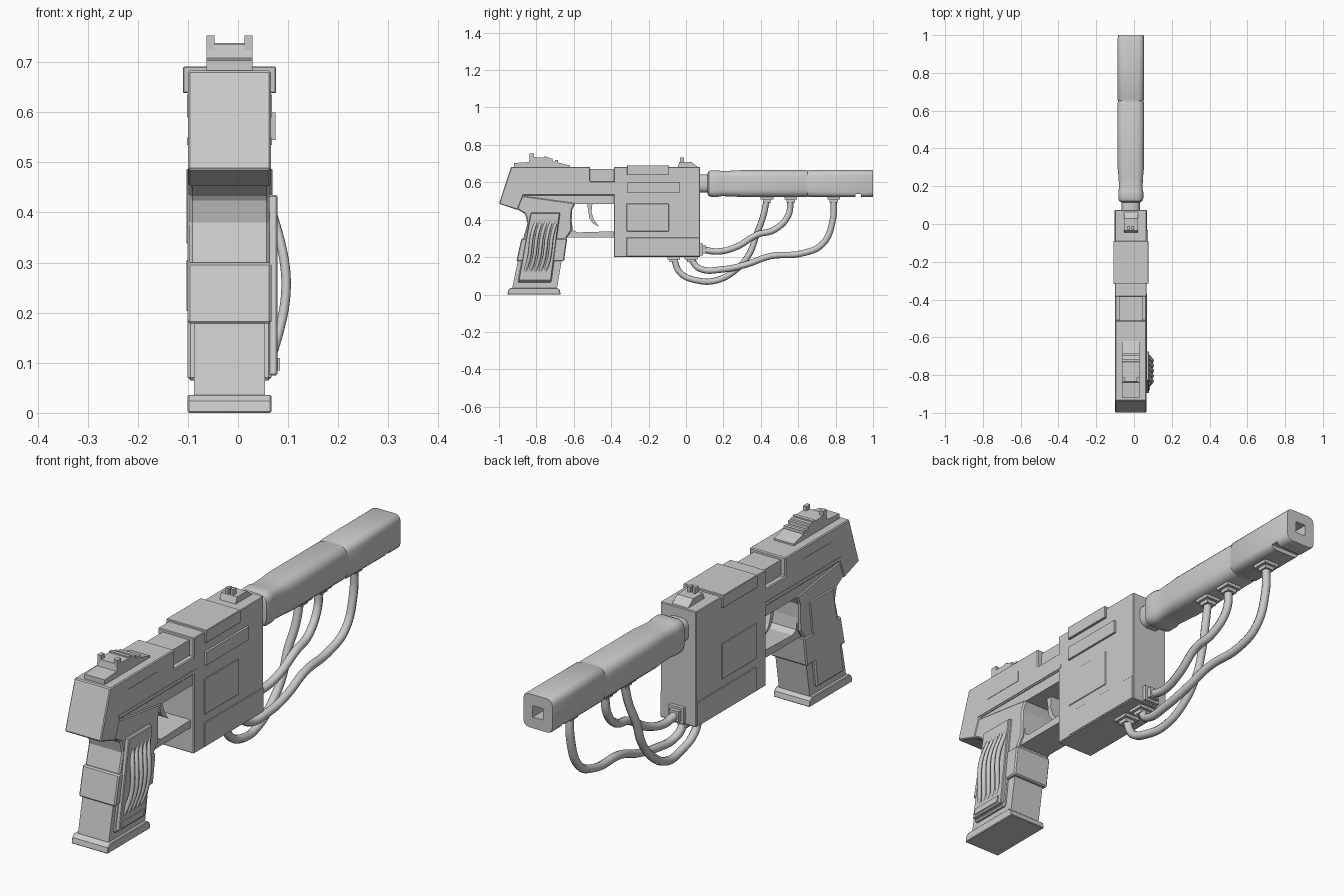
import bpy, bmesh, math
from mathutils import Vector

CX = -0.017  # centre plane of the pistol


def finish(name, bm, bevel=0.0, smooth=False):
    bmesh.ops.recalc_face_normals(bm, faces=bm.faces)
    me = bpy.data.meshes.new(name)
    bm.to_mesh(me)
    bm.free()
    ob = bpy.data.objects.new(name, me)
    bpy.context.collection.objects.link(ob)
    if bevel:
        m = ob.modifiers.new("bevel", "BEVEL")
        m.width, m.segments, m.limit_method = bevel, 1, "ANGLE"
        m.angle_limit = math.radians(40)
    if smooth:
        bpy.context.view_layer.objects.active = ob
        ob.select_set(True)
        bpy.ops.object.shade_smooth_by_angle(angle=math.radians(35))
        ob.select_set(False)
    return ob


def prism(name, pts, x0, x1, bevel=0.0):
    """Extrude a (y, z) side profile from x0 to x1."""
    bm = bmesh.new()
    f = bm.faces.new([bm.verts.new((x0, y, z)) for y, z in pts])
    r = bmesh.ops.extrude_face_region(bm, geom=[f])
    for v in r["geom"]:
        if isinstance(v, bmesh.types.BMVert):
            v.co.x = x1
    return finish(name, bm, bevel)


def slab(name, pts, half, bevel=0.0):
    return prism(name, pts, CX - half, CX + half, bevel)


def rect(y0, y1, z0, z1):
    return [(y0, z0), (y1, z0), (y1, z1), (y0, z1)]


def tube(name, pts, radius, handles="AUTO"):
    """Round tube through (x, y, z) points."""
    cu = bpy.data.curves.new(name, "CURVE")
    cu.dimensions = "3D"
    cu.bevel_depth, cu.bevel_resolution, cu.resolution_u = radius, 2, 6
    cu.use_fill_caps = True
    sp = cu.splines.new("BEZIER")
    sp.bezier_points.add(len(pts) - 1)
    for b, p in zip(sp.bezier_points, pts):
        b.co = Vector(p)
        b.handle_left_type = b.handle_right_type = handles
    ob = bpy.data.objects.new(name, cu)
    bpy.context.collection.objects.link(ob)
    return ob


def loft(name, rings, cz):
    """Rounded-rectangle rings (y, half width, half height, corner) along y."""
    bm = bmesh.new()
    prev = None
    first = None
    for y, w, h, r in rings:
        ring = []
        for k, (sx, sz) in enumerate([(1, 1), (-1, 1), (-1, -1), (1, -1)]):
            for i in range(4):
                a = math.radians(90 * k + 30 * i)
                ring.append(bm.verts.new((CX + sx * (w - r) + r * math.cos(a), y,
                                          cz + sz * (h - r) + r * math.sin(a))))
        if prev:
            n = len(ring)
            for i in range(n):
                bm.faces.new([prev[i], prev[(i + 1) % n], ring[(i + 1) % n], ring[i]])
        first = first or ring
        prev = ring
    bm.faces.new(first)
    bm.faces.new(prev)
    return finish(name, bm, smooth=True)


# Slide with sloped rear and raised side plate
slab("slide", [(-1.0, 0.485), (-0.9, 0.452), (-0.87, 0.53), (-0.37, 0.53), (-0.37, 0.605),
               (-0.512, 0.605), (-0.512, 0.683), (-0.935, 0.683)], 0.083, 0.004)
slab("slide_side_plate", rect(-0.82, -0.63, 0.59, 0.635), 0.0845)
slab("ejection_section", rect(-0.53, -0.36, 0.59, 0.67), 0.062)

# Frame under the slide
slab("frame", [(-0.9, 0.47), (-0.86, 0.485), (-0.37, 0.485), (-0.37, 0.55), (-0.89, 0.55)], 0.076)
slab("frame_rail", rect(-0.88, -0.37, 0.535, 0.55), 0.0845)

# Rear sight
slab("rear_sight_base", [(-0.92, 0.68), (-0.62, 0.68), (-0.62, 0.69), (-0.72, 0.715), (-0.73, 0.732),
                         (-0.835, 0.735), (-0.84, 0.708), (-0.92, 0.703)], 0.046)
for s in (-1, 1):
    x = CX + s * 0.038
    prism("rear_sight_post", rect(-0.837, -0.812, 0.72, 0.753), x - 0.008, x + 0.008)
for i in range(3):
    y = -0.76 + i * 0.03
    slab("rear_sight_step", rect(y, y + 0.015, 0.69, 0.738 - i * 0.01), 0.046)

# Main receiver block and its plates
slab("receiver", rect(-0.385, 0.075, 0.2, 0.682), 0.083, 0.003)
slab("receiver_top_cap", rect(-0.316, -0.09, 0.638, 0.691), 0.0925, 0.002)
prism("receiver_side_strip", rect(-0.316, -0.033, 0.545, 0.6), CX, 0.075)
slab("receiver_panel", rect(-0.318, -0.092, 0.338, 0.487), 0.086, 0.002)
slab("receiver_lower_plate", rect(-0.318, 0.073, 0.203, 0.305), 0.086, 0.002)

# Front sight
slab("front_sight_base", [(-0.045, 0.68), (0.065, 0.68), (0.05, 0.692), (0.03, 0.708), (-0.035, 0.708)], 0.037)
for s in (-1, 1):
    x = CX + s * 0.011
    prism("front_sight_post", rect(-0.033, -0.01, 0.7, 0.732), x - 0.006, x + 0.006)

# Trigger guard and trigger
slab("trigger_guard", [(-0.66, 0.305), (-0.37, 0.305), (-0.37, 0.36), (-0.385, 0.338), (-0.58, 0.332),
                       (-0.605, 0.345), (-0.612, 0.4), (-0.66, 0.4)], 0.068)
slab("trigger", [(-0.53, 0.49), (-0.5, 0.49), (-0.505, 0.44), (-0.492, 0.4), (-0.465, 0.362),
                 (-0.5, 0.382), (-0.518, 0.41), (-0.522, 0.45)], 0.022)

# Grip: wide upper part, narrower magazine part, base
slab("grip", [(-0.91, 0.46), (-0.86, 0.43), (-0.848, 0.38), (-0.875, 0.28), (-0.898, 0.178),
              (-0.658, 0.178), (-0.637, 0.305), (-0.612, 0.34), (-0.61, 0.45), (-0.59, 0.49), (-0.88, 0.53)],
     0.08, 0.006)
slab("grip_band", [(-0.88, 0.3), (-0.907, 0.178), (-0.652, 0.178), (-0.635, 0.3)], 0.084, 0.005)
slab("magazine", [(-0.895, 0.2), (-0.93, 0.03), (-0.69, 0.03), (-0.662, 0.2)], 0.071)
slab("grip_side_panel", [(-0.83, 0.44), (-0.9, 0.065), (-0.72, 0.065), (-0.67, 0.44)], 0.084, 0.006)
slab("grip_base", [(-0.955, 0), (-0.67, 0), (-0.675, 0.024), (-0.69, 0.036), (-0.937, 0.036),
                   (-0.95, 0.024)], 0.084, 0.003)

# Ribbed grip plate, right side only
prism("grip_plate", [(-0.83, 0.435), (-0.675, 0.435), (-0.722, 0.075), (-0.895, 0.075)], 0.06, 0.079, 0.003)
prism("grip_plate_foot", [(-0.875, 0.11), (-0.735, 0.11), (-0.74, 0.085), (-0.88, 0.085)], 0.07, 0.084)
for i in range(5):
    pts = []
    for k in range(7):
        t = k / 6
        pts.append((0.07 + 0.026 * math.sin(math.pi * t),
                    -0.862 + i * 0.027 + 0.062 * t + 0.006 * math.sin(2 * math.pi * t),
                    0.122 + 0.27 * t))
    tube("grip_rib", pts, 0.0095)

# Barrel neck and barrel with square bore
loft("barrel_neck", [(0.05, 0.048, 0.048, 0.03), (0.15, 0.048, 0.048, 0.03)], 0.593)
barrel = loft("barrel", [
    (0.115, 0.05, 0.055, 0.025), (0.122, 0.062, 0.066, 0.03), (0.135, 0.066, 0.071, 0.032),
    (0.17, 0.066, 0.071, 0.032), (0.19, 0.062, 0.067, 0.03), (0.25, 0.065, 0.069, 0.032),
    (0.3, 0.07, 0.072, 0.036), (0.64, 0.07, 0.072, 0.036), (0.65, 0.067, 0.069, 0.035),
    (0.66, 0.07, 0.072, 0.03), (0.995, 0.069, 0.072, 0.026), (1.0, 0.067, 0.07, 0.025),
    (1.0, 0.024, 0.024, 0.002), (0.85, 0.024, 0.024, 0.002)], 0.593)
cutter = slab("slot_cutter", rect(0.905, 0.935, 0.5, 0.538), 0.12)
cutter.hide_render = True
cutter.hide_viewport = True
m = barrel.modifiers.new("slot", "BOOLEAN")
m.operation, m.object, m.solver = "DIFFERENCE", cutter, "EXACT"

# Cable sockets under the barrel, under the receiver and on its front
for y, z in [(0.433, 0.52), (0.56, 0.52), (0.79, 0.52), (-0.065, 0.2), (0.027, 0.2)]:
    slab("cable_socket", rect(y - 0.034, y + 0.034, z - 0.012, z + 0.01), 0.034)
    slab("cable_collar", rect(y - 0.022, y + 0.022, z - 0.027, z), 0.022)
slab("front_socket", rect(0.07, 0.09, 0.208, 0.272), 0.034)
slab("front_collar", rect(0.07, 0.106, 0.218, 0.262), 0.022)

# Cables as (x offset, y, z)
cables = {
    "cable_short": [(0, 0.56, 0.51), (0, 0.545, 0.42), (0.01, 0.47, 0.345), (0.017, 0.38, 0.32),
                    (0.01, 0.27, 0.255), (0, 0.17, 0.23), (0, 0.09, 0.24)],
    "cable_middle": [(0, 0.433, 0.51), (-0.005, 0.41, 0.41), (-0.017, 0.375, 0.315), (-0.017, 0.34, 0.22),
                     (-0.017, 0.27, 0.135), (-0.01, 0.16, 0.075), (0, 0.06, 0.075), (0, -0.03, 0.115),
                     (0, -0.065, 0.19)],
    "cable_long": [(0, 0.79, 0.51), (0, 0.785, 0.4), (0, 0.73, 0.27), (0, 0.62, 0.22), (0.01, 0.45, 0.205),
                   (0.018, 0.32, 0.16), (0.018, 0.2, 0.135), (0.01, 0.07, 0.14), (0, 0.027, 0.19)],
}
for name, pts in cables.items():
    tube(name, [(CX + x, y, z) for x, y, z in pts], 0.017)
